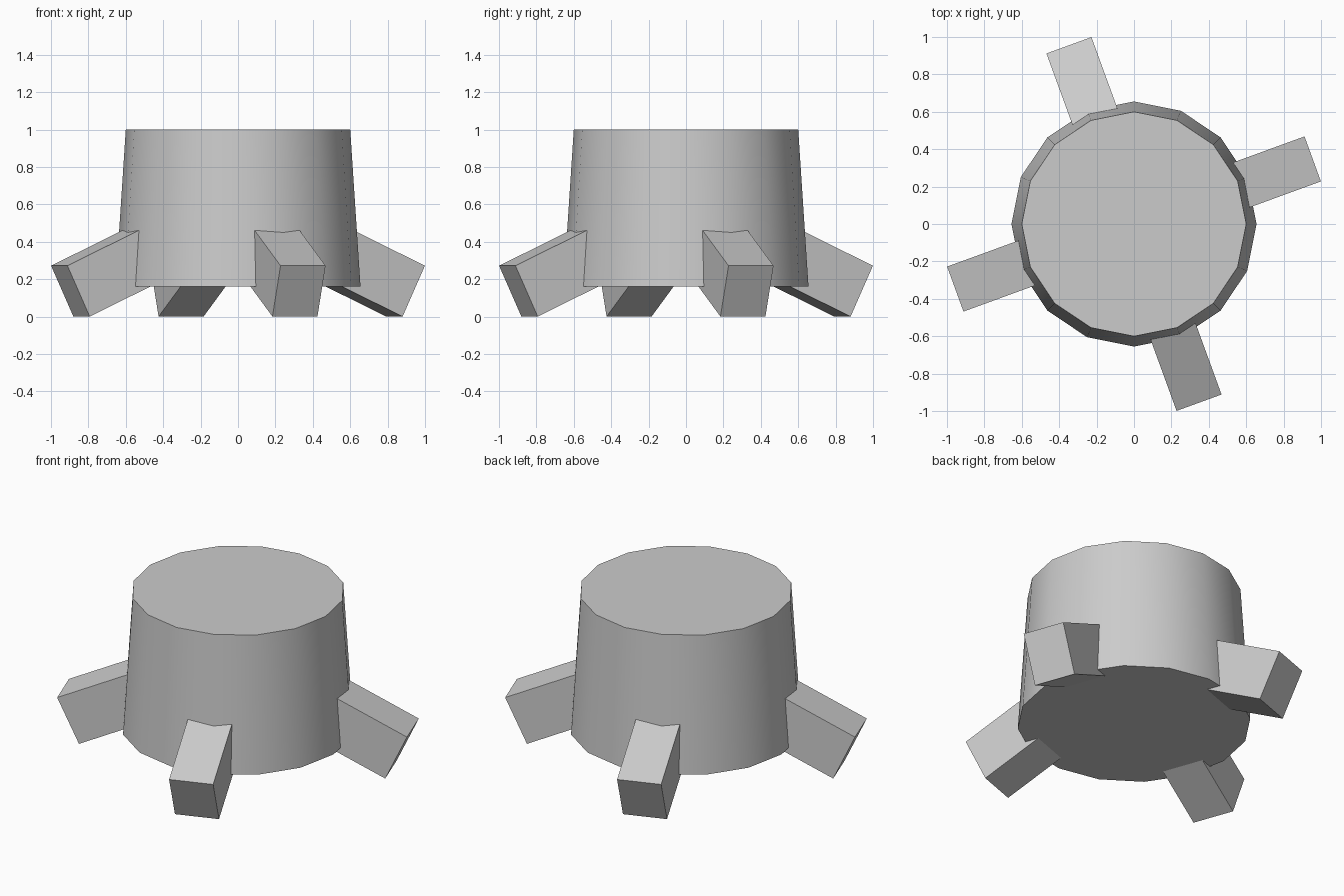
import bpy
import bmesh
from math import pi, radians, cos, sin
from mathutils import Matrix

cube = bpy.data.objects.get("Cube")
if cube:
    bpy.data.objects.remove(cube, do_unlink=True)

# Single plain grey
grey = bpy.data.materials.new("light_grey")
grey.use_nodes = True
colour = (0.6, 0.6, 0.6, 1)
grey.diffuse_color = colour
grey.node_tree.nodes["Principled BSDF"].inputs["Base Color"].default_value = colour


def add_object(name, bm):
    bmesh.ops.recalc_face_normals(bm, faces=bm.faces)
    mesh = bpy.data.meshes.new(name)
    bm.to_mesh(mesh)
    bm.free()
    mesh.materials.append(grey)
    obj = bpy.data.objects.new(name, mesh)
    bpy.context.collection.objects.link(obj)
    return obj


# Tapered body, sixteen sides, smooth wall with sharp rims
BOTTOM, TOP = 0.16, 1.0
bm = bmesh.new()
bmesh.ops.create_cone(bm, cap_ends=True, segments=16, radius1=0.655,
                      radius2=0.6, depth=TOP - BOTTOM)
bmesh.ops.translate(bm, verts=bm.verts, vec=(0, 0, (TOP + BOTTOM) / 2))
body = add_object("body", bm)
bpy.ops.object.select_all(action='DESELECT')
body.select_set(True)
bpy.context.view_layer.objects.active = body
bpy.ops.object.shade_smooth_by_angle(angle=radians(35))

# Four slanted square legs, resting on their lower outer edges
LENGTH, WIDTH, HEIGHT = 0.6, 0.256, 0.3
TILT, FOOT = radians(25), 0.89
for i, name in enumerate(("left", "back", "right", "front")):
    bm = bmesh.new()
    bmesh.ops.create_cube(bm, size=1)
    place = (Matrix.Rotation(radians(20) + i * pi / 2, 4, 'Z')
             @ Matrix.Translation((FOOT, 0, 0))
             @ Matrix.Rotation(TILT, 4, 'Y')
             @ Matrix.Translation((-LENGTH / 2, 0, HEIGHT / 2))
             @ Matrix.Diagonal((LENGTH, WIDTH, HEIGHT, 1)))
    bmesh.ops.transform(bm, matrix=place, verts=bm.verts)
    add_object(name + "_leg", bm)
